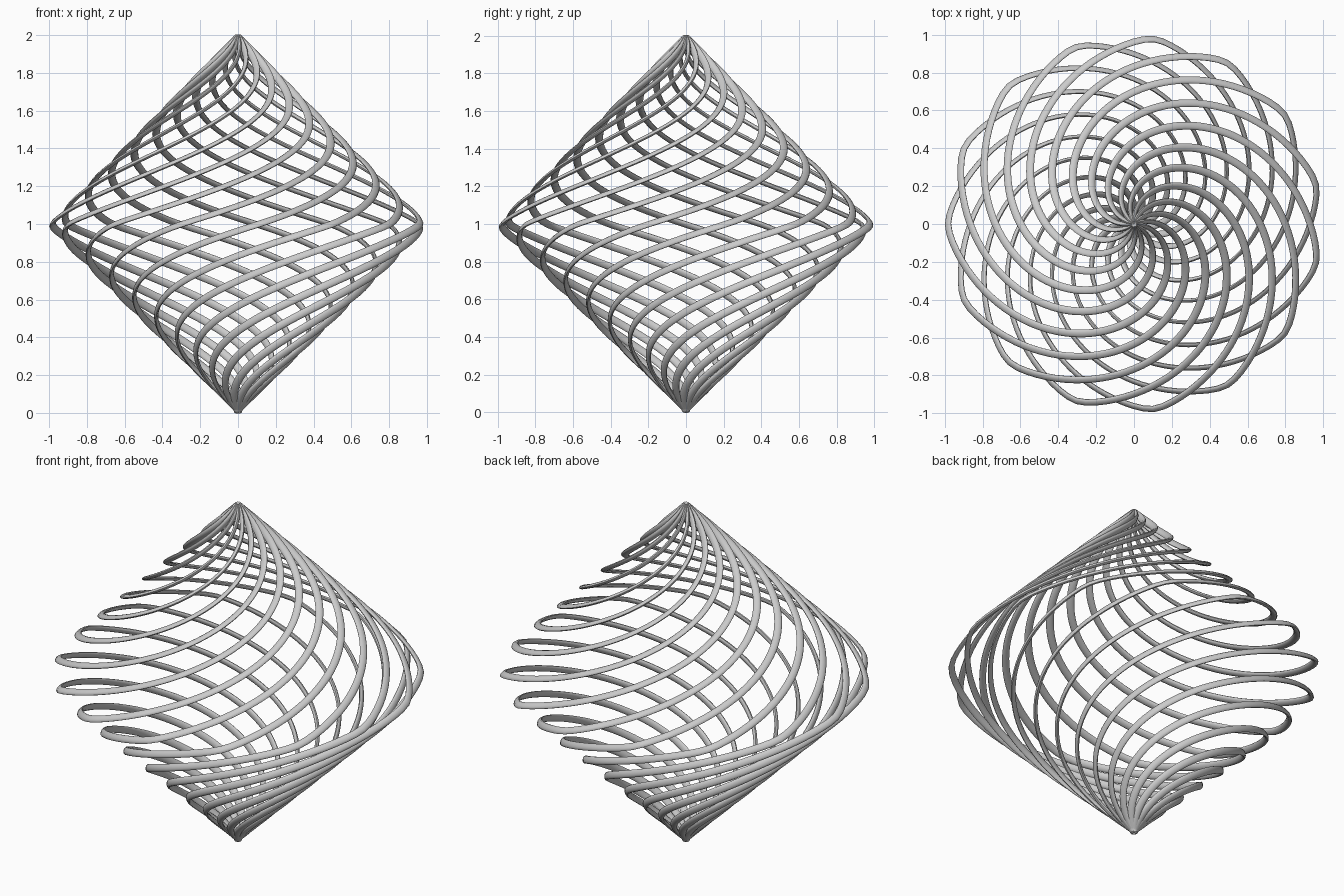
import bpy, bmesh, math
from mathutils import Vector, Matrix

if "Cube" in bpy.data.objects:
    bpy.data.objects.remove(bpy.data.objects["Cube"])

STRANDS, SEGS, SIDES = 15, 120, 12
WIDE, THIN = 0.021, 0.011      # half sizes of the oval section
TILT = math.radians(45)        # section roll at the equator


# double-cone spiral, one full turn from bottom tip to top tip, slightly blunted at the equator
def point(i):
    z = 2 * i / SEGS
    r = max(0, 1 - math.hypot(z - 1, 0.017))
    a = math.pi * z
    return Vector((r * math.cos(a), r * math.sin(a), 0.005 + z * 0.992))


pts = [point(i) for i in range(SEGS + 1)]
tans = [(pts[min(i + 1, SEGS)] - pts[max(i - 1, 0)]).normalized() for i in range(SEGS + 1)]

# twist-free wide axis, carried from the equator towards both tips
mid = SEGS // 2
e1 = tans[mid].cross(Vector((0, 0, 1))).normalized()
wide = {mid: Matrix.Rotation(TILT, 3, tans[mid]) @ e1}
for step, end in ((1, SEGS), (-1, 0)):
    i = mid
    while i != end:
        wide[i + step] = tans[i].rotation_difference(tans[i + step]) @ wide[i]
        i += step

# one spiral strand, repeated around the axis
bm = bmesh.new()
for s in range(STRANDS):
    rot = Matrix.Rotation(2 * math.pi * s / STRANDS, 3, 'Z')
    rings = []
    for i, p in enumerate(pts):
        w, n = wide[i], tans[i].cross(wide[i])
        rings.append([bm.verts.new(rot @ (p + w * WIDE * math.cos(a) + n * THIN * math.sin(a)))
                      for a in (2 * math.pi * k / SIDES for k in range(SIDES))])
    for a, b in zip(rings, rings[1:]):
        for k in range(SIDES):
            j = (k + 1) % SIDES
            bm.faces.new((a[k], a[j], b[j], b[k]))
    bm.faces.new(rings[0][::-1])
    bm.faces.new(rings[-1])

me = bpy.data.meshes.new("spiral_strands")
bm.to_mesh(me)
bm.free()
ob = bpy.data.objects.new("spiral_strands", me)
bpy.context.collection.objects.link(ob)
bpy.context.view_layer.objects.active = ob
ob.select_set(True)
bpy.ops.object.shade_smooth_by_angle(angle=math.radians(40))
